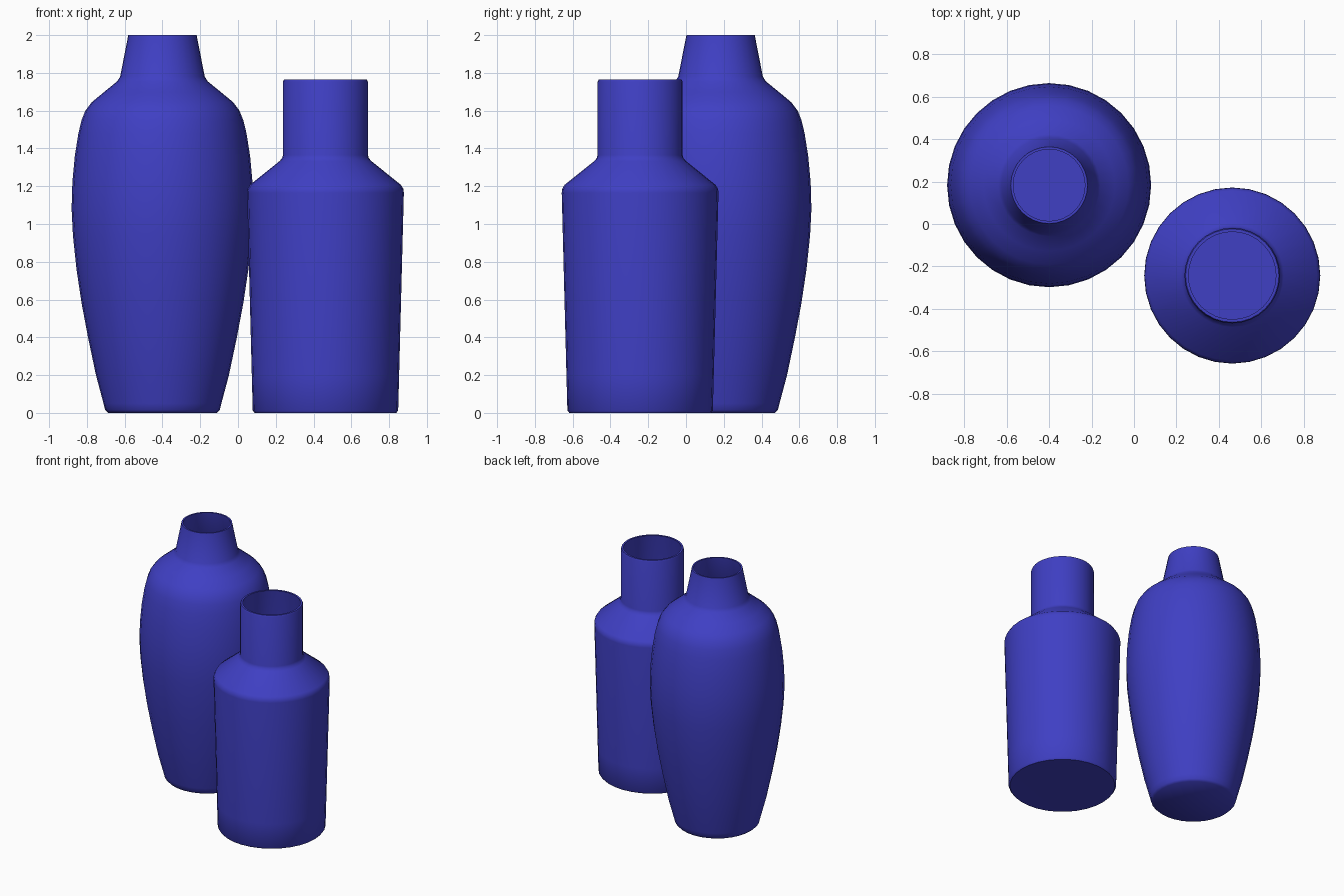
import bpy, bmesh, math

if "Cube" in bpy.data.objects:
    bpy.data.objects.remove(bpy.data.objects["Cube"])

SIDES = 32

glaze = bpy.data.materials.new("blue_glaze")
glaze.diffuse_color = (0.05, 0.05, 0.55, 1)
glaze.use_nodes = True
glaze.node_tree.nodes["Principled BSDF"].inputs["Base Color"].default_value = glaze.diffuse_color


def lathe(name, profile, location):
    """Revolve (radius, height) points around z; radius 0 makes a pole."""
    bm = bmesh.new()
    rings = []
    for r, z in profile:
        if r == 0:
            rings.append([bm.verts.new((0, 0, z))] * SIDES)
        else:
            rings.append([bm.verts.new((r * math.cos(2 * math.pi * i / SIDES),
                                        r * math.sin(2 * math.pi * i / SIDES), z))
                          for i in range(SIDES)])
    for a, b in zip(rings, rings[1:]):
        for i in range(SIDES):
            j = (i + 1) % SIDES
            corners = list(dict.fromkeys((a[i], a[j], b[j], b[i])))
            bm.faces.new(corners)
    bmesh.ops.recalc_face_normals(bm, faces=bm.faces)
    mesh = bpy.data.meshes.new(name)
    bm.to_mesh(mesh)
    bm.free()
    obj = bpy.data.objects.new(name, mesh)
    obj.location = location
    mesh.materials.append(glaze)
    bpy.context.collection.objects.link(obj)
    bpy.ops.object.select_all(action='DESELECT')
    obj.select_set(True)
    bpy.context.view_layer.objects.active = obj
    bpy.ops.object.shade_smooth_by_angle(angle=math.radians(50))
    return obj


def hollow(outer, wall):
    """Closed vessel profile: base, outside, rim, then the inside back to the floor."""
    inner = [(r - wall, z) for r, z in reversed(outer[2:])]
    floor = 0.03
    return ([(0, 0.005)] + outer + inner
            + [(outer[1][0] - wall, floor), (0, floor)])


# Tall vase with a bulging body and tapered neck
tall = [(0.288, 0.0), (0.303, 0.015), (0.312, 0.05), (0.352, 0.2), (0.394, 0.4),
        (0.428, 0.58), (0.455, 0.76), (0.474, 0.94), (0.481, 1.08), (0.477, 1.22),
        (0.464, 1.36), (0.445, 1.48), (0.428, 1.55), (0.408, 1.6), (0.374, 1.645),
        (0.31, 1.698), (0.24, 1.755), (0.224, 1.78), (0.181, 2.0)]
lathe("tall_vase", hollow(tall, 0.012), (-0.4, 0.183, 0))

# Short bottle with nearly straight sides, sloping shoulder and cylindrical neck
short = [(0.375, 0.0), (0.385, 0.013), (0.39, 0.2), (0.415, 1.165), (0.413, 1.185),
         (0.4, 1.207), (0.243, 1.333), (0.23, 1.348), (0.225, 1.365),
         (0.225, 1.752), (0.22, 1.764)]
lathe("short_bottle", hollow(short, 0.014), (0.463, -0.243, 0))
